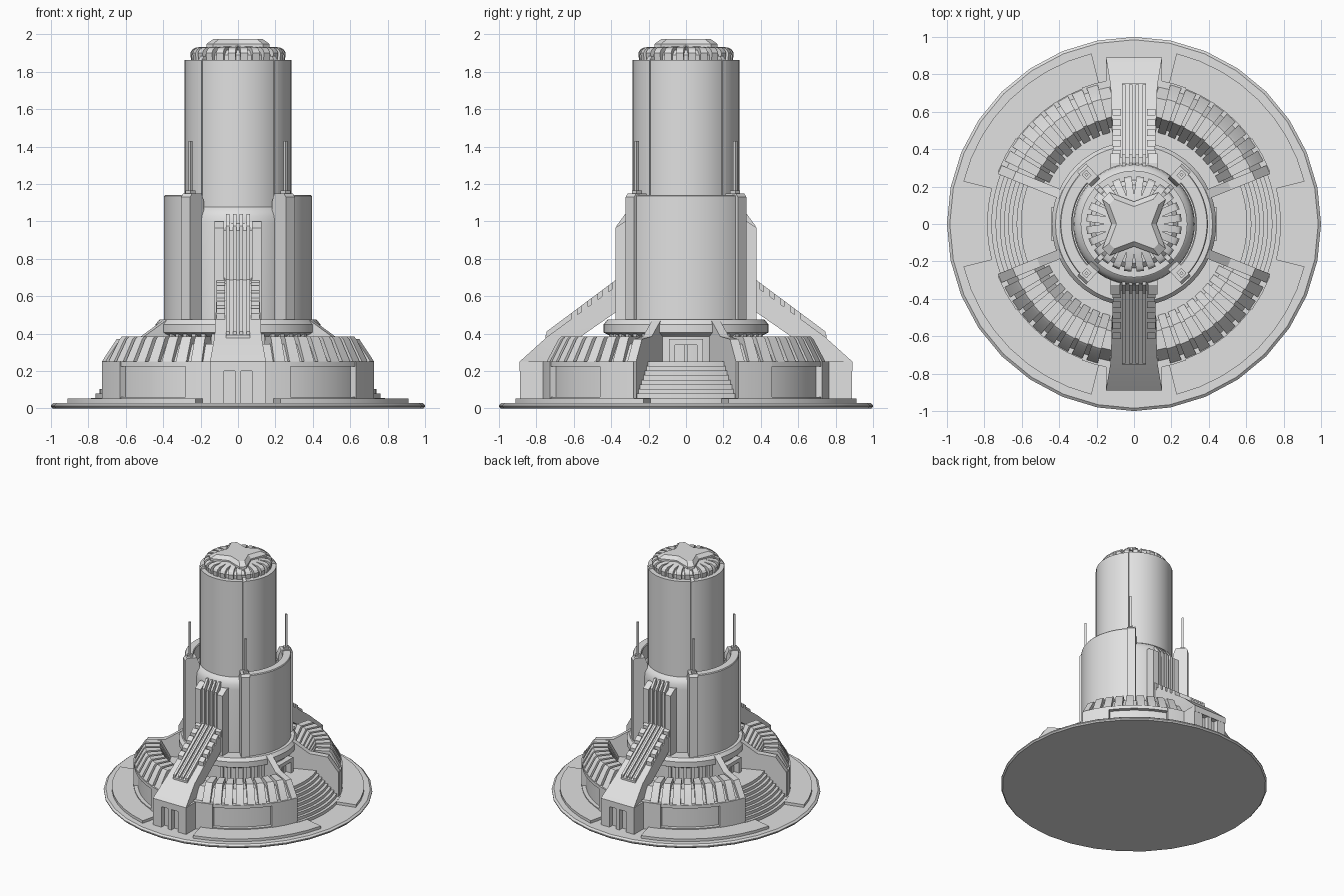
import bpy, bmesh
from math import sin, cos, pi, radians

if "Cube" in bpy.data.objects:
    bpy.data.objects.remove(bpy.data.objects["Cube"])

grey = bpy.data.materials.new("light grey stone")
grey.use_nodes = True
grey.diffuse_color = (0.75, 0.75, 0.75, 1)
grey.node_tree.nodes["Principled BSDF"].inputs["Base Color"].default_value = grey.diffuse_color


def loft(loops, closed=False, wrap=True):
    """Skin a list of equal vertex loops; caps the ends unless closed."""
    n, m = len(loops[0]), len(loops)
    verts = [v for loop in loops for v in loop]
    faces = []
    for i in range(m if closed else m - 1):
        j = (i + 1) % m
        for k in range(n if wrap else n - 1):
            l = (k + 1) % n
            faces.append((i * n + k, i * n + l, j * n + l, j * n + k))
    if not closed:
        faces += [tuple(range(n)), tuple(range((m - 1) * n, m * n))]
    return verts, faces


def sweep(profile, a0, a1, steps):
    """Turn an (r, z) profile about z through an arc in degrees."""
    angles = [radians(a0 + (a1 - a0) * i / steps) for i in range(steps + 1)]
    full = a1 - a0 == 360
    if full:
        angles.pop()
    loops = [[(r * cos(a), r * sin(a), z) for r, z in profile] for a in angles]
    return loft(loops, full, not (full and profile[0][0] == 0))


def bar(profile, angle, t0, t1):
    """Extrude an (r, z) profile sideways, standing at an angle about z."""
    a = radians(angle)
    return loft([[(r * cos(a) - t * sin(a), r * sin(a) + t * cos(a), z)
                  for r, z in profile] for t in (t0, t1)])


def rect(r0, r1, z0, z1):
    return [(r0, z0), (r1, z0), (r1, z1), (r0, z1)]


def build(name, pieces, mirror=""):
    bm = bmesh.new()
    for verts, faces in pieces:
        vs = [bm.verts.new(v) for v in verts]
        for f in faces:
            bm.faces.new([vs[i] for i in f])
    bmesh.ops.remove_doubles(bm, verts=bm.verts, dist=1e-5)
    bmesh.ops.recalc_face_normals(bm, faces=bm.faces)
    for f in bm.faces:
        f.smooth = True
    me = bpy.data.meshes.new(name)
    bm.to_mesh(me)
    bm.free()
    me.set_sharp_from_angle(angle=radians(28))
    me.materials.append(grey)
    ob = bpy.data.objects.new(name, me)
    bpy.context.collection.objects.link(ob)
    if mirror:
        mod = ob.modifiers.new("mirror", "MIRROR")
        mod.use_axis = ["x" in mirror, "y" in mirror, False]
    return ob


# Ground disc and four raised pads
build("base_disc", [sweep([(0, 0), (.99, 0), (1, .01), (1, .018), (.985, .03), (0, .03)], 0, 360, 32)])
build("base_pad", [sweep(rect(.74, .94, .02, .052), 14, 76, 8)], "xy")

# Ring building: body, frame around a recessed wall, roof ribs
build("ring_body", [sweep([(.40, .03), (.745, .03), (.745, .25), (.685, .345), (.585, .345),
                           (.53, .25), (.40, .25)], 21, 80, 10)], "xy")
build("ring_wall_frame", [sweep(rect(.7, .775, .03, .06), 21, 80, 10),
                          sweep(rect(.7, .775, .225, .252), 21, 80, 10),
                          sweep(rect(.7, .78, .03, .252), 21, 36, 2),
                          sweep(rect(.7, .78, .03, .252), 69, 80, 2)], "xy")
rib = [(.72, .24), (.77, .25), (.705, .37), (.69, .385), (.58, .385), (.505, .25), (.55, .24)]
build("ring_roof_rib", [sweep(rib, 26 + 6.4 * i, 30.6 + 6.4 * i, 1) for i in range(8)], "xy")

# Curved staircases with sloping side walls
stair = [(.36, .03), (.785, .03)]
for i in range(9):
    z = .055 + .0245 * i
    stair += [(.785 - .0225 * i, z), (.785 - .0225 * (i + 1), z)]
stair += [(.36, stair[-1][1])]
build("staircase", [sweep(stair, -21, 21, 10)], "x")
side = [(.38, .03), (.775, .03), (.775, .25), (.69, .37), (.55, .385), (.425, .47), (.38, .47)]
build("stair_side_wall", [bar(side, 22, -.025, .025)], "xy")

# Foot of the tower with window posts and doorways
build("tower_foot", [sweep([(0, .03), (.40, .03), (.40, .385), (.44, .405), (.44, .45),
                            (.42, .475), (0, .475)], 0, 360, 48)])
build("foot_window_post", [bar(rect(.38, .425, .25, .4), 32 + 8 * i, -.012, .012)
                           for i in range(6)], "xy")
build("doorway", [bar(rect(.38, .44, .25, .37), 0, s * .075 - .015, s * .075 + .015) for s in (-1, 1)]
      + [bar(rect(.38, .44, .34, .37), 0, -.09, .09),
         bar(rect(.38, .41, .25, .34), 0, -.008, .008)], "x")

# Lower tower: round core, side shells, corner posts with antennas
build("lower_core", [sweep([(0, .46), (.325, .46), (.325, .99), (.32, 1.03), (.305, 1.06),
                            (.28, 1.08), (0, 1.085)], 0, 360, 64)])
build("lower_shell", [sweep([(.33, .47), (.395, .47), (.395, 1.135), (.39, 1.142), (.335, 1.142),
                             (.33, 1.135)], -47, 47, 24)], "x")
build("corner_post", [bar([(.3, .47), (.41, .47), (.41, 1.13), (.395, 1.15), (.32, 1.15), (.3, 1.1)],
                          47, -.033, .033),
                      bar(rect(.345, .385, 1.14, 1.165), 46, -.018, .018)], "xy")
build("antenna", [bar(rect(.358, .374, 1.15, 1.43), 46, -.008, .008)], "xy")

# Upper tower: core, four curved shells, diagonal strips
build("upper_core", [sweep([(0, 1.05), (.255, 1.05), (.255, 1.86), (0, 1.86)], 0, 360, 64)])
shell = rect(.25, .285, 1.07, 1.862)
build("upper_side_shell", [sweep(shell, -42, 42, 20)], "x")
build("upper_front_shell", [sweep(shell, 48, 132, 20)], "y")
build("upper_strip", [bar([(.24, 1.07), (.288, 1.07), (.288, 1.86), (.27, 1.885), (.24, 1.885)],
                          45, -.013, .013)], "xy")

# Ribbed dome with a four-pointed cap
build("dome", [sweep([(0, 1.85), (.235, 1.85), (.235, 1.89), (.21, 1.915), (0, 1.925)], 0, 360, 48)])
dome_rib = [(.1, 1.86), (.25, 1.86), (.255, 1.9), (.245, 1.918), (.225, 1.93), (.1, 1.938)]
build("dome_rib", [bar(dome_rib, 15 * i + 7.5, -.02, .02) for i in range(24)])


def star(scale, z):
    pts = []
    for q in range(4):
        for deg, r in ((-45, .12), (-7, .215), (7, .215)):
            a = radians(90 * q + 45 + deg)
            pts.append((scale * r * cos(a), scale * r * sin(a), z))
    return pts


build("star_cap", [loft([star(1, 1.92), star(1, 1.948), star(.78, 1.975)])])

# Tall panel on the front and back of the tower
build("panel_back", [bar([(.28, .45), (.355, .45), (.355, .95), (.315, 1.0), (.28, 1.0)],
                         90, -.12, .12)], "y")
jamb = [(.28, .45), (.378, .45), (.378, .965), (.325, 1.0), (.28, 1.0)]
fin = [(.28, .45), (.372, .45), (.372, .975), (.325, 1.04), (.28, 1.04)]
build("panel_jamb", [bar(jamb, 90, .075, .125), bar(fin, 90, .045, .065),
                     bar(fin, 90, .008, .026)], "xy")


# Sloping buttress bridging the ring, with rails and teeth
def slope(y):
    return .70 - (y - .32) * .745


stations = [(.31, .70, .56, .11), (.74, .385, .26, .125), (.89, .25, .2, .15)]
build("buttress", [loft([[(-w, y, b), (w, y, b), (w, y, t), (-w, y, t)]
                         for y, t, b, w in stations])], "y")


def on_slope(y0, y1, lift):
    return [(y0, slope(y0) - .03), (y1, slope(y1) - .03),
            (y1, slope(y1) + lift), (y0, slope(y0) + lift)]


build("buttress_strip", [bar(on_slope(.35, .75, .012), 90, -.065, .065)], "y")
build("buttress_rail", [bar(on_slope(.35, .745, .028), 90, .045, .065),
                        bar(on_slope(.35, .745, .028), 90, .008, .026)], "xy")
build("buttress_tooth", [bar(on_slope(.36 + .055 * i, .395 + .055 * i, .028), 90, .07, .115)
                         for i in range(5)], "xy")

# Block under the buttress foot, with pillars and lintel
build("foot_block", [bar([(.5, .03), (.845, .03), (.845, .25), (.74, .34), (.5, .34)],
                         90, -.12, .12),
                     bar(rect(.5, .885, .205, .25), 90, -.15, .15),
                     bar(rect(.7, .885, .03, .24), 90, -.015, .015)], "y")
build("foot_pillar", [bar(rect(.6, .887, .03, .25), 90, .075, .15)], "xy")
